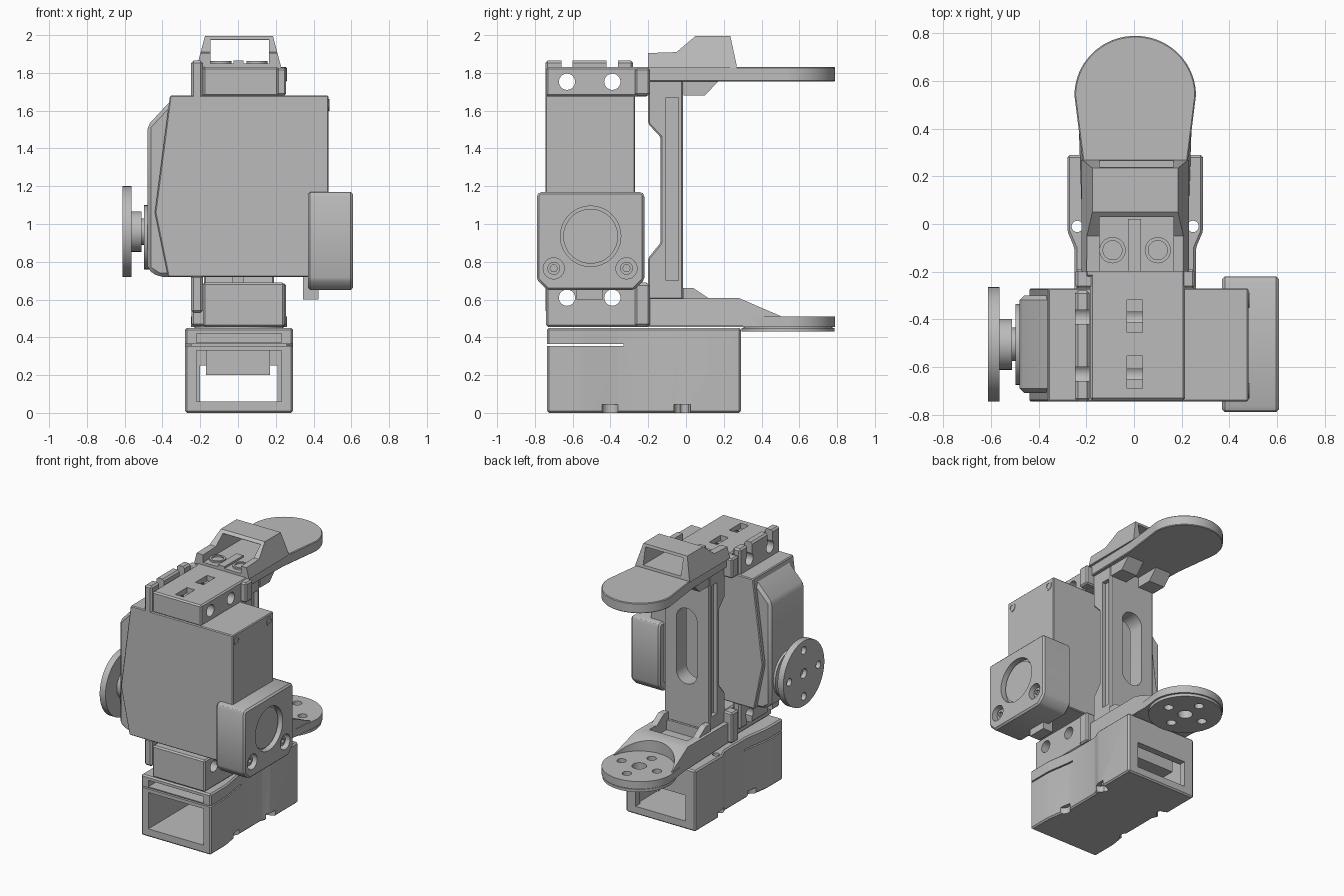
import bpy, bmesh, math
from mathutils import Vector

cube = bpy.data.objects.get("Cube")
if cube:
    bpy.data.objects.remove(cube, do_unlink=True)

grey = bpy.data.materials.new("plain grey")
grey.use_nodes = True
grey.diffuse_color = (0.5, 0.5, 0.5, 1)
grey.node_tree.nodes["Principled BSDF"].inputs["Base Color"].default_value = (0.5, 0.5, 0.5, 1)

CX = 0.005     # middle plane of the bracket
AY = -0.505    # servo axis
PY = 0.54      # paddle centre


def place(axis, a, b, t):
    return {"x": (t, a, b), "y": (a, t, b), "z": (a, b, t)}[axis]


def prism(name, pts, axis, lo, hi, bevel=0.0):
    """Extrude a flat outline along an axis."""
    bm = bmesh.new()
    low = [bm.verts.new(place(axis, a, b, lo)) for a, b in pts]
    high = [bm.verts.new(place(axis, a, b, hi)) for a, b in pts]
    bm.faces.new(low)
    bm.faces.new(high[::-1])
    n = len(pts)
    for i in range(n):
        j = (i + 1) % n
        bm.faces.new((low[i], low[j], high[j], high[i]))
    bmesh.ops.recalc_face_normals(bm, faces=bm.faces)
    if bevel:
        bmesh.ops.bevel(bm, geom=bm.edges[:], offset=bevel, segments=1, affect="EDGES")
    mesh = bpy.data.meshes.new(name)
    bm.to_mesh(mesh)
    bm.free()
    mesh.materials.append(grey)
    ob = bpy.data.objects.new(name, mesh)
    bpy.context.collection.objects.link(ob)
    return ob


def box(name, x, y, z, bevel=0.0):
    return prism(name, [(x[0], y[0]), (x[1], y[0]), (x[1], y[1]), (x[0], y[1])], "z", z[0], z[1], bevel)


def disc(name, axis, a, b, r, lo, hi, n=32):
    ring = [math.tau * i / n for i in range(n)]
    return prism(name, [(a + r * math.cos(t), b + r * math.sin(t)) for t in ring], axis, lo, hi)


def cut(ob, cutters):
    """Subtract every cutter, then discard it."""
    for c in cutters:
        m = ob.modifiers.new("cut", "BOOLEAN")
        m.operation, m.solver, m.object = "DIFFERENCE", "EXACT", c
    bpy.context.view_layer.update()
    dg = bpy.context.evaluated_depsgraph_get()
    mesh = bpy.data.meshes.new_from_object(ob.evaluated_get(dg))
    ob.modifiers.clear()
    ob.data = mesh
    for c in cutters:
        bpy.data.objects.remove(c, do_unlink=True)
    return ob


def bolt_circle(axis, a, b, r, lo, hi, hole, centre):
    holes = [disc("cutter", axis, a, b, centre, lo, hi)]
    for dx, dy in ((1, 0), (-1, 0), (0, 1), (0, -1)):
        holes.append(disc("cutter", axis, a + r * dx, b + r * dy, hole, lo, hi, 20))
    return holes


# Base tray: waisted box, open front and back
half = [(-0.735, 0.285), (-0.55, 0.285), (-0.36, 0.255), (-0.1, 0.255), (-0.03, 0.285), (0.29, 0.285)]
outline = [(CX + w, y) for y, w in half] + [(CX - w, y) for y, w in reversed(half)]
base = prism("base_tray", outline, "z", 0, 0.45, 0.01)
cuts = [box("cutter", (-0.22, 0.23), (-0.8, 0.24), (0.06, 0.33)),
        box("cutter", (-0.2, 0.21), (0.2, 0.4), (0.06, 0.25)),
        box("cutter", (-0.22, 0.23), (-0.8, -0.33), (0.372, 0.42)),
        box("cutter", (-0.4, 0.4), (-0.8, -0.33), (0.355, 0.365))]
for side in (-1, 1):
    cuts.append(disc("cutter", "z", CX + side * 0.243, -0.01, 0.024, -0.1, 0.6, 20))
    for y in (-0.4, -0.02):
        cuts.append(disc("cutter", "z", CX + side * 0.275, y, 0.045, -0.1, 0.045, 24))
cut(base, cuts)
box("tray_inner_block", (-0.17, 0.17), (-0.1, 0.2), (0.2, 0.43))

# Servo body with angled right edge
prism("servo_body", [(-0.36, 1.68), (0.48, 1.68), (0.48, 0.72), (-0.37, 0.72), (-0.44, 1.06)],
      "y", -0.745, -0.27, 0.006)
cover = prism("servo_cover", [(-0.34, 1.67), (-0.48, 1.52), (-0.48, 0.76), (-0.42, 0.72), (-0.34, 0.72)],
              "y", -0.71, -0.3, 0.02)
for y in (-0.70, -0.32):
    screw = disc("body_screw", "x", y, 1.63, 0.032, 0.47, 0.484, 24)
    cut(screw, [disc("cutter", "x", y, 1.63, 0.02, 0.478, 0.5, 6)])

# Bearing housing on the left side
housing = prism("bearing_housing", [(-0.79, 1.155), (-0.775, 1.17), (-0.235, 1.17), (-0.22, 1.155),
                                    (-0.22, 0.705), (-0.275, 0.65), (-0.735, 0.65), (-0.79, 0.705)],
                "x", 0.37, 0.608, 0.012)
cuts = [disc("cutter", "x", AY, 0.935, 0.16, 0.565, 0.7, 48)]
cuts += [disc("cutter", "x", y, 0.765, 0.056, 0.56, 0.7, 24) for y in (-0.70, -0.315)]
cut(housing, cuts)
disc("bearing_face", "x", AY, 0.935, 0.145, 0.55, 0.58, 48)
for y in (-0.70, -0.315):
    cut(disc("housing_screw", "x", y, 0.765, 0.034, 0.54, 0.585, 24),
        [disc("cutter", "x", y, 0.765, 0.02, 0.57, 0.6, 6)])
box("housing_tab", (0.345, 0.425), (-0.58, -0.44), (0.6, 0.73))

# Output horn on the right side
disc("horn_boss", "x", AY, 0.93, 0.17, -0.497, -0.45, 40)
disc("horn_spline", "x", AY, 0.96, 0.07, -0.52, -0.47)
disc("horn_hub", "x", AY, 0.96, 0.107, -0.567, -0.512, 40)
cut(disc("horn_disc", "x", AY, 0.96, 0.24, -0.612, -0.565, 64),
    bolt_circle("x", AY, 0.96, 0.17, -0.65, -0.58, 0.028, 0.035))

# Clamp blocks above and below the servo, with clip plates on the right
for label, z0, z1, holez, p0, p1, out in (("upper", 1.675, 1.83, 1.753, 1.66, 1.865, 1),
                                          ("lower", 0.455, 0.69, 0.61, 0.53, 0.73, -1)):
    right = 0.215 if out == 1 else 0.245
    block = box(label + "_clamp_block", (-0.185, right), (-0.74, -0.2), (z0, z1), 0.01)
    cuts = [disc("cutter", "x", y, holez, 0.043, -0.4, 0.4, 28) for y in (-0.63, -0.39)]
    if out == 1:
        cuts += [box("cutter", (-0.03, 0.035), (y, y + 0.135), (1.79, 1.9)) for y in (-0.69, -0.455)]
    cut(block, cuts)
    box(label + "_clamp_wing", (-0.245, 0.255), (-0.27, -0.19), (z0 + 0.005, z1 - 0.005), 0.01)
    plate = box(label + "_clip_plate", (-0.248, -0.186), (-0.745, -0.28), (p0, p1), 0.012)
    cuts = []
    for y in (-0.63, -0.39):
        cuts.append(disc("cutter", "x", y, holez, 0.043, -0.4, 0.0, 28))
        cuts.append(box("cutter", (-0.4, 0.0), (y - 0.03, y + 0.03), tuple(sorted((holez, holez + out * 0.2)))))
    cut(plate, cuts)
box("servo_spacer", (-0.03, 0.03), (-0.6, -0.4), (0.68, 0.73))

# Rear strut with a long slot and side channels
strut = prism("rear_strut", [(-0.015, 0.6), (-0.2, 0.6), (-0.2, 0.82), (-0.135, 0.9), (-0.135, 1.46),
                             (-0.2, 1.53), (-0.2, 1.77), (-0.015, 1.77)], "x", -0.18, 0.19, 0.008)
arc = [math.pi * i / 12 for i in range(13)]
slot = [(CX + 0.085 * math.cos(t), 1.38 + 0.085 * math.sin(t)) for t in arc]
slot += [(CX - 0.085 * math.cos(t), 0.99 - 0.085 * math.sin(t)) for t in arc]
cuts = [prism("cutter", slot, "y", -0.5, 0.2)]
cuts += [box("cutter", x, (-0.105, -0.04), (0.7, 1.67)) for x in ((-0.3, -0.15), (0.16, 0.3))]
cut(strut, cuts)


# Paddle outline: straight neck flaring into a round end
def paddle_outline(start):
    pts = [(CX + 0.255 * math.cos(t), PY + 0.25 * math.sin(t)) for t in [math.pi * i / 40 for i in range(41)]]
    return pts + [(CX - 0.215, 0.22), (CX - 0.205, start), (CX + 0.205, start), (CX + 0.215, 0.22)]


# Upper paddle and its hood
upper = prism("upper_paddle", paddle_outline(-0.22), "z", 1.755, 1.83, 0.005)
cut(upper, [disc("cutter", "z", x, -0.11, 0.043, 1.79, 1.9, 28) for x in (-0.09, 0.1)])
gusset = [(-0.012, 1.77), (-0.012, 1.68), (0.1, 1.68), (0.175, 1.76)]
for x in (-0.18, 0.06):
    prism("upper_gusset", gusset, "x", x, x + 0.13)

hood = prism("sight_hood", [(-0.2, 1.825), (-0.2, 1.905), (-0.05, 1.91), (0.05, 1.995), (0.235, 1.995),
                            (0.268, 1.84), (0.268, 1.825)], "x", CX - 0.225, CX + 0.225)
for v in hood.data.vertices:
    v.co.x = CX + (v.co.x - CX) * (1 - 0.2 * (v.co.z - 1.825) / 0.17)
cut(hood, [box("cutter", (-0.145, 0.165), (-0.3, 0.4), (1.85, 1.975)),
           box("cutter", (-0.145, 0.165), (-0.15 - 0.15, 0.03), (1.85, 2.1))])
box("hood_rib", (-0.025, 0.03), (-0.2, 0.02), (1.84, 1.865))
for x in (-0.09, 0.1):
    cut(disc("hood_mount", "z", x, -0.11, 0.055, 1.84, 1.862, 28),
        [disc("cutter", "z", x, -0.11, 0.04, 1.853, 1.9, 28)])

# Lower paddle: bolted disc with a scooped wedge behind it
lower = prism("lower_paddle", paddle_outline(-0.22), "z", 0.455, 0.51)
cut(lower, bolt_circle("z", CX, PY, 0.145, 0.3, 0.7, 0.032, 0.05))
cut(disc("lower_horn_disc", "z", CX, PY, 0.247, 0.43, 0.45, 64),
    bolt_circle("z", CX, PY, 0.145, 0.3, 0.7, 0.032, 0.05))
disc("lower_horn_core", "z", CX, PY, 0.235, 0.448, 0.457, 48)
cut(bpy.data.objects["lower_horn_core"], bolt_circle("z", CX, PY, 0.145, 0.3, 0.7, 0.032, 0.05))
wedge = prism("lower_wedge", [(-0.2, 0.46), (-0.2, 0.605), (0.28, 0.608), (0.5, 0.513), (0.5, 0.46)],
              "x", CX - 0.24, CX + 0.24)
for v in wedge.data.vertices:
    if v.co.y < 0.3:
        v.co.x = CX + (v.co.x - CX) * 0.9
cut(wedge, [disc("cutter", "z", CX, PY, 0.236, 0.4, 0.8, 48),
            box("cutter", (-0.15, 0.16), (0.0, 0.2), (0.53, 0.8))])
for x in (-0.19, 0.155):
    prism("lower_gusset", [(-0.015, 0.59), (-0.015, 0.66), (0.04, 0.66), (0.13, 0.6)], "x", x, x + 0.045)

# Crisp edges, smooth round walls
bpy.ops.object.select_all(action="DESELECT")
for ob in bpy.context.collection.objects:
    if ob.type == "MESH":
        ob.select_set(True)
        bpy.context.view_layer.objects.active = ob
bpy.ops.object.shade_smooth_by_angle(angle=math.radians(25))
